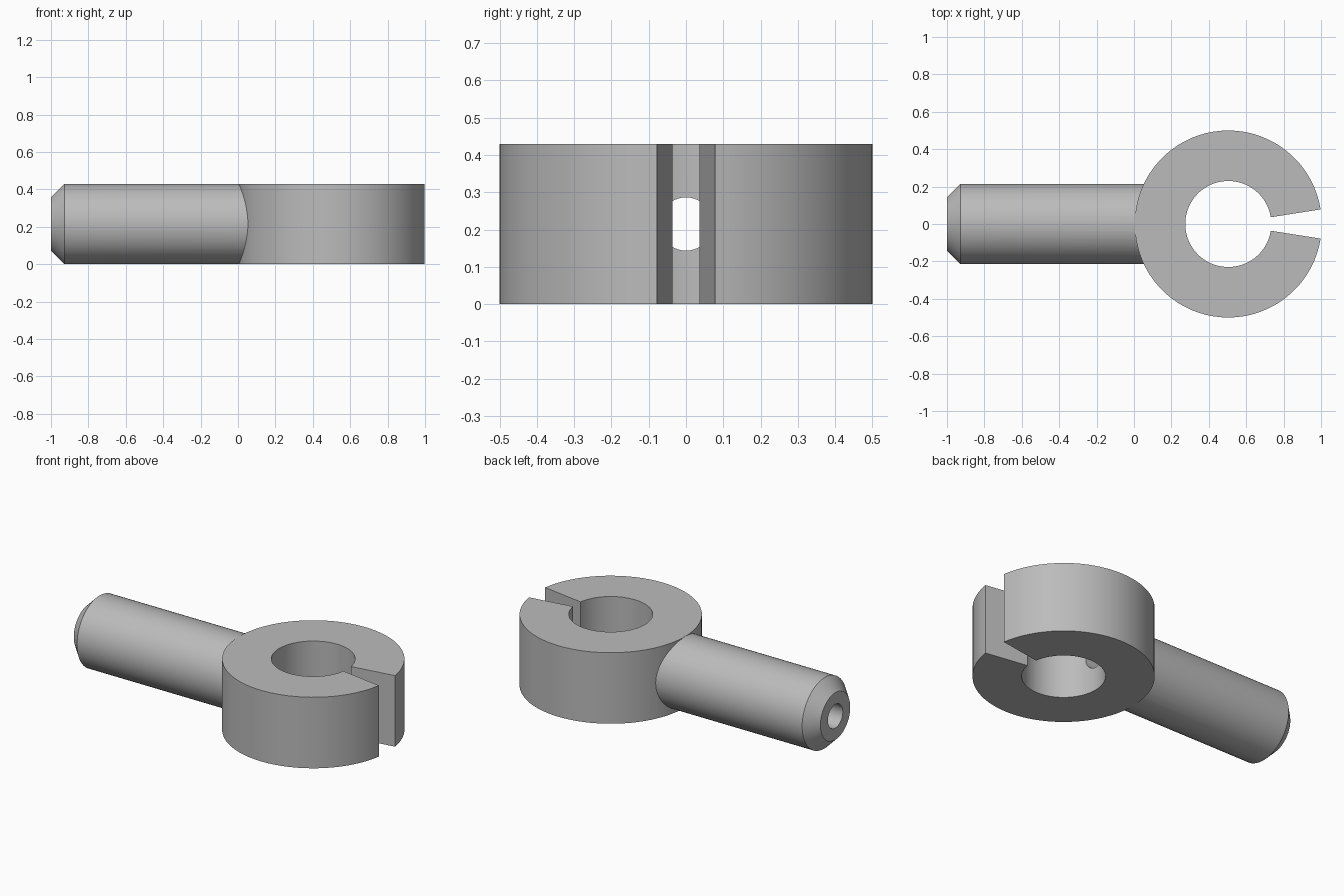
import bpy, bmesh
from math import sin, cos, pi, radians
from mathutils import Matrix

cube = bpy.data.objects.get("Cube")
if cube:
    bpy.data.objects.remove(cube)

HEIGHT = 0.43
MID = HEIGHT / 2
RING_X = 0.504
OUTER, BORE = 0.5, 0.23
SLIT = radians(9)          # half angle of the radial slit
CHAMFER = 0.072
HOLE = 0.0715

steel = bpy.data.materials.new("Grey steel")
steel.use_nodes = True
colour = (0.5, 0.5, 0.5, 1)
steel.diffuse_color = colour
steel.node_tree.nodes["Principled BSDF"].inputs["Base Color"].default_value = colour


def make_object(name, bm):
    bmesh.ops.recalc_face_normals(bm, faces=bm.faces)
    mesh = bpy.data.meshes.new(name)
    bm.to_mesh(mesh)
    bm.free()
    mesh.materials.append(steel)
    obj = bpy.data.objects.new(name, mesh)
    bpy.context.collection.objects.link(obj)
    return obj


def split_ring(steps=72):
    """Open ring: a radial wall section swept around z, capped at the slit."""
    bm = bmesh.new()
    loops = []
    for i in range(steps + 1):
        a = SLIT + (2 * pi - 2 * SLIT) * i / steps
        loops.append([bm.verts.new((RING_X + r * cos(a), r * sin(a), z))
                      for r, z in ((BORE, 0), (OUTER, 0), (OUTER, HEIGHT), (BORE, HEIGHT))])
    for a, b in zip(loops, loops[1:]):
        for k in range(4):
            n = (k + 1) % 4
            bm.faces.new((a[k], a[n], b[n], b[k]))
    bm.faces.new(loops[0])
    bm.faces.new(loops[-1])
    return make_object("split_ring", bm)


def lathe_x(name, profile, steps=64):
    """Solid of revolution about the shank axis from (x, radius) pairs."""
    bm = bmesh.new()
    loops = [[bm.verts.new((x, r * sin(2 * pi * i / steps), MID + r * cos(2 * pi * i / steps)))
              for i in range(steps)] for x, r in profile]
    for a, b in zip(loops, loops[1:]):
        for i in range(steps):
            n = (i + 1) % steps
            bm.faces.new((a[i], a[n], b[n], b[i]))
    bm.faces.new(loops[0])
    bm.faces.new(loops[-1])
    return make_object(name, bm)


def combine(target, tool, operation):
    mod = target.modifiers.new(operation.title(), "BOOLEAN")
    mod.operation, mod.object, mod.solver = operation, tool, "EXACT"
    bpy.context.view_layer.objects.active = target
    bpy.ops.object.modifier_apply(modifier=mod.name)
    bpy.data.objects.remove(tool)


# Clamp ring with its chamfered shank, ending inside the ring wall
body = split_ring()
body.name = "clamp_body"
radius = MID - 0.0005
shank = lathe_x("shank", [(-1, radius - CHAMFER), (-1 + CHAMFER, radius), (0.16, radius)])
combine(body, shank, "UNION")

# Hole running down the shank into the bore
drill = lathe_x("drill", [(-1.1, HOLE), (RING_X, HOLE)], 40)
drill.hide_render = True
combine(body, drill, "DIFFERENCE")

# Smooth the round walls, keep the machined edges sharp
bpy.ops.object.select_all(action="DESELECT")
body.select_set(True)
bpy.context.view_layer.objects.active = body
bpy.ops.object.shade_smooth_by_angle(angle=radians(25))
